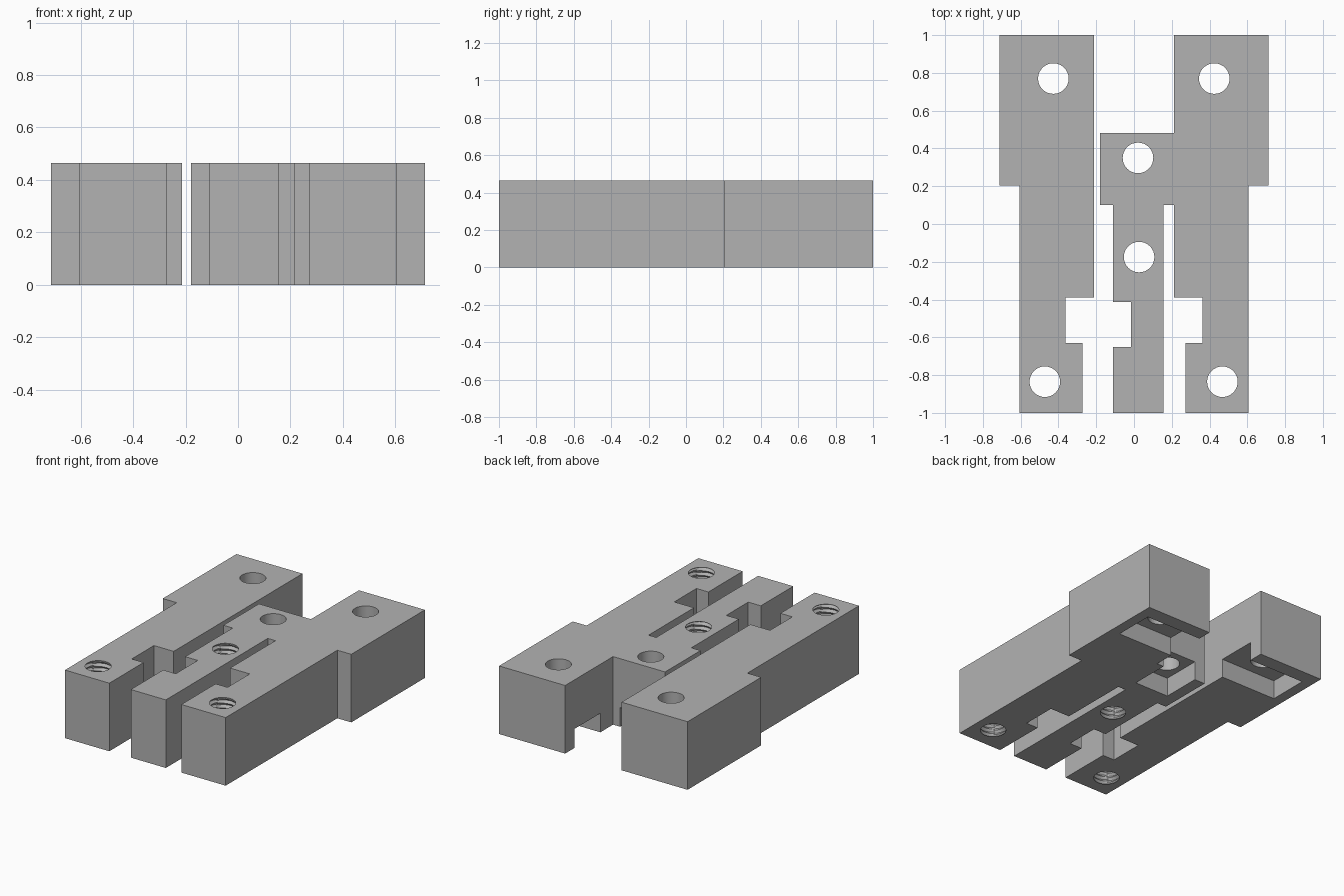
import bpy
import bmesh
import math

cube = bpy.data.objects.get("Cube")
if cube:
    bpy.data.objects.remove(cube, do_unlink=True)

H = 0.465          # plate thickness
BORE = 0.081       # hole radius
POCKET = 0.13      # depth of the underside recesses
SEGS = 32

grey = bpy.data.materials.new("plain_grey")
grey.use_nodes = True
colour = (0.45, 0.45, 0.45, 1)
grey.diffuse_color = colour
grey.node_tree.nodes["Principled BSDF"].inputs["Base Color"].default_value = colour


def finish(name, bm):
    bmesh.ops.recalc_face_normals(bm, faces=bm.faces[:])
    mesh = bpy.data.meshes.new(name)
    bm.to_mesh(mesh)
    bm.free()
    mesh.materials.append(grey)
    obj = bpy.data.objects.new(name, mesh)
    bpy.context.collection.objects.link(obj)
    return obj


def prism(name, outline, z0, z1):
    bm = bmesh.new()
    face = bm.faces.new([bm.verts.new((x, y, z0)) for x, y in outline])
    ext = bmesh.ops.extrude_face_region(bm, geom=[face])
    top = [v for v in ext["geom"] if isinstance(v, bmesh.types.BMVert)]
    bmesh.ops.translate(bm, verts=top, vec=(0, 0, z1 - z0))
    return finish(name, bm)


def box(name, x0, x1, y0, y1):
    return prism(name, [(x0, y0), (x1, y0), (x1, y1), (x0, y1)], -0.05, POCKET)


def bore(name, x, y, thread=0.0, pitch=0.032):
    """Cylinder cutter; with thread > 0 its wall carries a helical groove."""
    bm = bmesh.new()
    rows = int(H / pitch * 4) if thread else 1
    heights = [-0.05] + [H * i / rows for i in range(rows + 1)] + [H + 0.05]
    rings = []
    for z in heights:
        ring = []
        for s in range(SEGS):
            a = 2 * math.pi * s / SEGS
            r = BORE
            if 0.001 < z < H - 0.001:
                phase = (z / pitch - s / SEGS) % 1
                r += thread * (1 - abs(2 * phase - 1))
            ring.append(bm.verts.new((x + r * math.cos(a), y + r * math.sin(a), z)))
        rings.append(ring)
    for low, high in zip(rings, rings[1:]):
        for s in range(SEGS):
            t = (s + 1) % SEGS
            bm.faces.new((low[s], low[t], high[t]))
            bm.faces.new((low[s], high[t], high[s]))
    bm.faces.new(rings[0])
    bm.faces.new(rings[-1])
    return finish(name, bm)


def cut(body, cutters):
    for c in cutters:
        mod = body.modifiers.new(c.name, "BOOLEAN")
        mod.operation = "DIFFERENCE"
        mod.solver = "EXACT"
        mod.object = c
    bpy.context.view_layer.update()
    result = bpy.data.meshes.new_from_object(
        body.evaluated_get(bpy.context.evaluated_depsgraph_get()))
    body.modifiers.clear()
    body.data = result
    for c in cutters:
        bpy.data.objects.remove(c, do_unlink=True)
    # Smooth the bore walls while the machined edges stay crisp
    bpy.ops.object.select_all(action="DESELECT")
    body.select_set(True)
    bpy.context.view_layer.objects.active = body
    bpy.ops.object.shade_smooth_by_angle(angle=math.radians(25))


# Outer rail shared by both sides, walked from the inner back corner
rail = [(0.213, 1), (0.712, 1), (0.712, 0.205), (0.607, 0.205), (0.607, -1),
        (0.272, -1), (0.272, -0.63), (0.362, -0.63), (0.362, -0.39), (0.213, -0.39)]

# Central tongue, joined to the left rail by a bridge
tongue = [(0.213, 0.1), (0.155, 0.1), (0.155, -1), (-0.11, -1), (-0.11, -0.65),
          (-0.015, -0.65), (-0.015, -0.413), (-0.11, -0.413), (-0.11, 0.1),
          (-0.18, 0.1), (-0.18, 0.483), (0.213, 0.483)]

# Separate right rail
right_rail = prism("right_rail", [(-x, y) for x, y in rail], 0, H)
cut(right_rail, [
    box("right_recess", -0.64, -0.15, 0.62, 0.90),
    bore("right_back_hole", -0.427, 0.77),
    bore("right_thread", -0.472, -0.835, 0.016),
])

# Left rail with tongue
left_rail = prism("left_rail_with_tongue", rail + tongue, 0, H)
cut(left_rail, [
    box("left_recess", 0.15, 0.64, 0.62, 0.90),
    box("tongue_recess", -0.10, 0.16, 0.21, 0.55),
    bore("left_back_hole", 0.425, 0.77),
    bore("bridge_hole", 0.021, 0.35),
    bore("left_thread", 0.468, -0.835, 0.016),
    bore("tongue_thread", 0.027, -0.175, 0.016),
])
